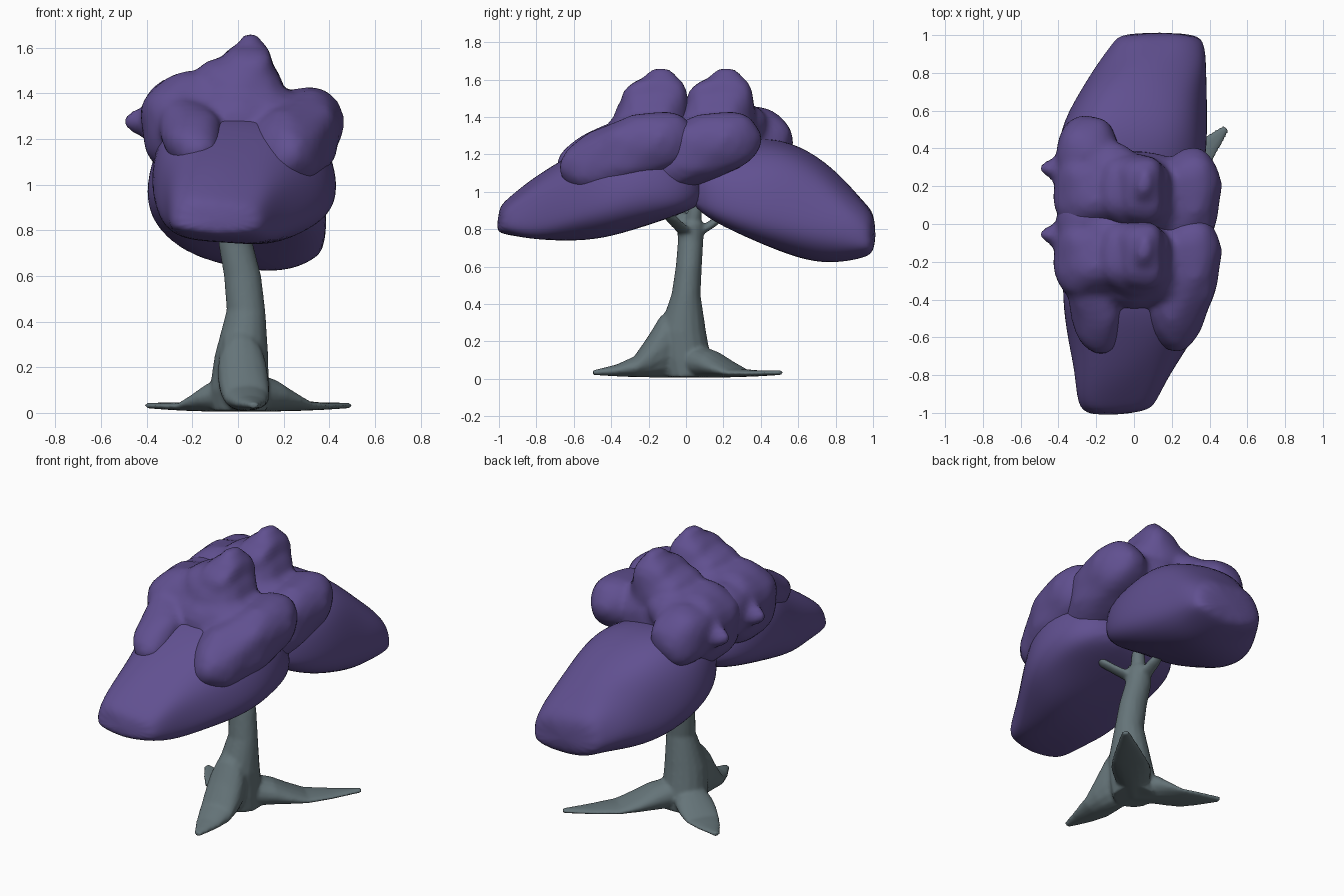
import bpy, bmesh, math
from mathutils import Vector, Matrix, Euler, noise

if "Cube" in bpy.data.objects:
    bpy.data.objects.remove(bpy.data.objects["Cube"], do_unlink=True)


def material(name, rgb):
    mat = bpy.data.materials.new(name)
    mat.use_nodes = True
    colour = (*rgb, 1)
    mat.diffuse_color = colour
    bsdf = mat.node_tree.nodes["Principled BSDF"]
    bsdf.inputs["Base Color"].default_value = colour
    bsdf.inputs["Roughness"].default_value = 0.9
    return mat


PURPLE = material("purple foliage", (0.118, 0.08, 0.28))
BARK = material("grey bark", (0.13, 0.175, 0.19))
X, Y, Z = Vector((1, 0, 0)), Vector((0, 1, 0)), Vector((0, 0, 1))


def loft(bm, rows, side, up, sides=16, power=2.0):
    """Closed tube through rows of (centre, half width, height above, height below)."""
    rings = []
    for centre, a, above, below in rows:
        ring = []
        for i in range(sides):
            t = math.tau * i / sides
            c, s = math.cos(t), math.sin(t)
            u = a * math.copysign(abs(c) ** (2 / power), c)
            v = (above if s > 0 else below) * math.copysign(abs(s) ** (2 / power), s)
            ring.append(bm.verts.new(Vector(centre) + side * u + up * v))
        rings.append(ring)
    for low, high in zip(rings, rings[1:]):
        for i in range(sides):
            j = (i + 1) % sides
            bm.faces.new((low[i], low[j], high[j], high[i]))
    bm.faces.new(rings[0][::-1])
    bm.faces.new(rings[-1])


def blob(bm, centre, radii, tilt=0, yaw=0, power=2.4):
    """Rounded lump, boxier as the power grows."""
    turn = Euler((math.radians(tilt), 0, math.radians(yaw))).to_matrix().to_4x4()
    matrix = Matrix.Translation(centre) @ turn @ Matrix.Diagonal((*radii, 1))
    verts = bmesh.ops.create_icosphere(bm, subdivisions=3, radius=1)["verts"]
    for v in verts:
        v.co = matrix @ (v.co / sum(abs(c) ** power for c in v.co) ** (1 / power))


def roughen(bm, scale, amount):
    for v in bm.verts:
        v.co += noise.noise_vector(v.co * scale) * amount


def add_object(name, mesh):
    obj = bpy.data.objects.new(name, mesh)
    bpy.context.scene.collection.objects.link(obj)
    return obj


def finish(bm, name, mat):
    bmesh.ops.recalc_face_normals(bm, faces=bm.faces)
    for f in bm.faces:
        f.smooth = True
    mesh = bpy.data.meshes.new(name)
    bm.to_mesh(mesh)
    bm.free()
    mesh.materials.append(mat)
    return add_object(name, mesh)


def fuse(obj, voxel, smoothing):
    remesh = obj.modifiers.new("fuse", 'REMESH')
    remesh.mode = 'VOXEL'
    remesh.voxel_size = voxel
    remesh.use_smooth_shade = True
    smooth = obj.modifiers.new("soften", 'SMOOTH')
    smooth.factor = 0.5
    smooth.iterations = smoothing


# Trunk with flared foot
bm = bmesh.new()
trunk = [((0.01, 0.01, 0.01), 0.12, 0.12), ((0.005, 0, 0.1), 0.13, 0.135),
         ((0.015, -0.02, 0.25), 0.118, 0.128), ((0.035, 0, 0.45), 0.085, 0.078),
         ((0.02, 0.015, 0.6), 0.082, 0.07), ((-0.01, 0.025, 0.74), 0.076, 0.068),
         ((-0.01, 0.025, 0.83), 0.07, 0.075)]
loft(bm, [(c, a, b, b) for c, a, b in trunk], X, Y)

# Roots: tip position and the height of the buttress
for tip, lift in (((0.07, -0.5), 1.0), ((0.49, 0.51), 0.45), ((-0.4, 0.27), 0.4)):
    reach = Vector((*tip, 0))
    across = reach.normalized().cross(Z)
    rows = []
    for t, top, width in ((0, 0.46, 0.09), (0.28, 0.33, 0.11), (0.4, 0.23, 0.11),
                          (0.55, 0.12, 0.1), (0.75, 0.075, 0.07), (1, 0.045, 0.02)):
        top = max(top * lift, 0.045)
        base = 0.004 + 0.016 * t ** 2
        half = (top - base) / 2
        rows.append((reach * t + Z * (base + half), width, half, half))
    loft(bm, rows, across, Z)

# Branches reaching into the crown
for tip in ((0.22, -0.13, 0.92), (-0.05, -0.08, 0.98), (0.02, 0.06, 0.98),
            (-0.03, 0.2, 0.88), (-0.14, 0.0, 0.95)):
    start, end = Vector((-0.01, 0.025, 0.76)), Vector(tip)
    mid = start.lerp(end, 0.6) - Z * 0.01
    loft(bm, [(start, 0.05, 0.05, 0.05), (mid, 0.04, 0.04, 0.04),
              (end, 0.027, 0.027, 0.027)], X, Y)
fuse(finish(bm, "trunk", BARK), 0.011, 4)


# Large domed foliage masses, rows of (y, left x, right x, low z, high z)
def foliage_mass(name, sections, slope):
    bm = bmesh.new()
    rows = []
    for y, x0, x1, z0, z1 in sections:
        tall = z1 - z0
        rows.append((((x0 + x1) / 2, y, z0 + 0.36 * tall), (x1 - x0) / 2,
                     0.64 * tall, 0.36 * tall))
    loft(bm, rows, Vector((1, 0, slope)), Z, power=2.6)
    roughen(bm, 5, 0.03)
    obj = finish(bm, name, PURPLE)
    rounding = obj.modifiers.new("round", 'SUBSURF')
    rounding.levels = rounding.render_levels = 2


foliage_mass("front_foliage", [
    (-1.01, -0.24, 0.06, 0.79, 0.92), (-0.95, -0.3, 0.11, 0.765, 0.98),
    (-0.8, -0.32, 0.2, 0.74, 1.08), (-0.6, -0.36, 0.32, 0.735, 1.21),
    (-0.4, -0.39, 0.44, 0.765, 1.32), (-0.2, -0.38, 0.44, 0.82, 1.33),
    (0, -0.3, 0.38, 0.87, 1.2), (0.1, -0.15, 0.2, 0.95, 1.1)], -0.03)
foliage_mass("back_foliage", [
    (0, -0.15, 0.2, 0.95, 1.1), (0.1, -0.32, 0.33, 0.87, 1.2),
    (0.3, -0.4, 0.39, 0.765, 1.27), (0.5, -0.4, 0.39, 0.67, 1.29),
    (0.7, -0.3, 0.38, 0.625, 1.2), (0.85, -0.18, 0.37, 0.635, 1.06),
    (0.95, -0.11, 0.36, 0.65, 0.95), (1.01, -0.06, 0.33, 0.68, 0.88)], -0.1)

# Upper foliage cluster: crown, peak, side lobes and a pointed tuft
bm = bmesh.new()
blob(bm, (0, -0.18, 1.4), (0.2, 0.2, 0.17))
blob(bm, (0.04, -0.17, 1.48), (0.12, 0.18, 0.14), tilt=8, power=3)
blob(bm, (0.055, -0.14, 1.56), (0.06, 0.1, 0.095))
blob(bm, (0.26, -0.31, 1.21), (0.18, 0.38, 0.175), tilt=20, yaw=-12)
blob(bm, (0.3, -0.16, 1.26), (0.155, 0.2, 0.16), tilt=20)
blob(bm, (-0.23, -0.17, 1.26), (0.2, 0.23, 0.23))
blob(bm, (-0.21, -0.41, 1.24), (0.13, 0.29, 0.12), tilt=20, yaw=10)
blob(bm, (0, -0.2, 1.24), (0.3, 0.24, 0.23))
blob(bm, (-0.15, -0.14, 1.35), (0.2, 0.24, 0.13))
blob(bm, (-0.24, 0, 1.28), (0.17, 0.21, 0.17))
blob(bm, (-0.41, -0.06, 1.27), (0.1, 0.07, 0.08), power=1.4)
roughen(bm, 6, 0.025)
cluster = finish(bm, "upper_foliage_front", PURPLE)
fuse(cluster, 0.022, 4)
twin = add_object("upper_foliage_back", cluster.data)
twin.location.y = 0.35
fuse(twin, 0.022, 4)
